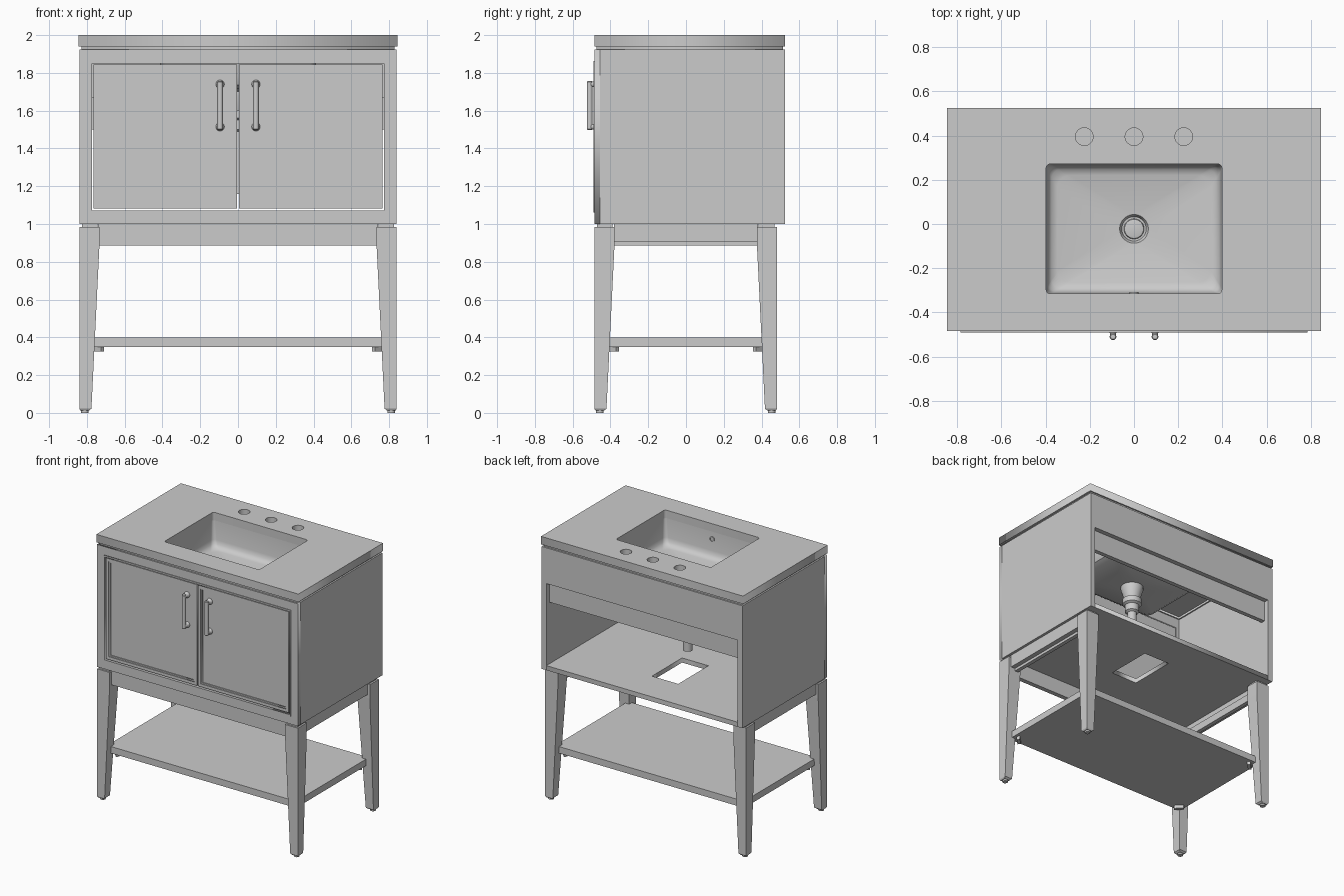
import bpy, bmesh, math
from mathutils import Matrix, Vector

if "Cube" in bpy.data.objects:
    bpy.data.objects.remove(bpy.data.objects["Cube"])


def add(name, bm, smooth=False):
    bmesh.ops.recalc_face_normals(bm, faces=bm.faces[:])
    me = bpy.data.meshes.new(name)
    bm.to_mesh(me)
    bm.free()
    ob = bpy.data.objects.new(name, me)
    bpy.context.collection.objects.link(ob)
    if smooth:
        bpy.ops.object.select_all(action='DESELECT')
        ob.select_set(True)
        bpy.context.view_layer.objects.active = ob
        bpy.ops.object.shade_smooth_by_angle(angle=math.radians(35))
    return ob


def box(name, x0, x1, y0, y1, z0, z1, turn=0.0):
    bm = bmesh.new()
    bmesh.ops.create_cube(bm, size=1)
    for v in bm.verts:
        v.co = Vector((v.co.x * (x1 - x0), v.co.y * (y1 - y0), v.co.z * (z1 - z0)))
    bm.transform(Matrix.Translation(((x0 + x1) / 2, (y0 + y1) / 2, (z0 + z1) / 2))
                 @ Matrix.Rotation(turn, 4, 'Z'))
    return add(name, bm)


def rounded(cx, cy, hx, hy, r, k=8):
    """Rounded rectangle outline; a circle when hx = hy = r."""
    pts = []
    for q, (sx, sy) in enumerate([(1, 1), (-1, 1), (-1, -1), (1, -1)]):
        for i in range(k):
            a = (q + (i + 0.5) / k) * math.pi / 2
            pts.append((cx + sx * (hx - r) + r * math.cos(a), cy + sy * (hy - r) + r * math.sin(a)))
    return pts


def rect(x0, x1, y0, y1):
    return [(x0, y0), (x1, y0), (x1, y1), (x0, y1)]


def plate(name, loops, d0, d1, upright=False):
    """Flat plate with holes; upright plates lie in the xz plane with depth along y."""
    cu = bpy.data.curves.new(name, 'CURVE')
    cu.dimensions = '2D'
    cu.fill_mode = 'BOTH'
    cu.extrude = (d1 - d0) / 2
    for pts in loops:
        sp = cu.splines.new('POLY')
        sp.points.add(len(pts) - 1)
        for p, c in zip(sp.points, pts):
            p.co = (c[0], c[1], 0, 1)
        sp.use_cyclic_u = True
    tmp = bpy.data.objects.new(name + "_outline", cu)
    bpy.context.collection.objects.link(tmp)
    me = bpy.data.meshes.new_from_object(tmp.evaluated_get(bpy.context.evaluated_depsgraph_get()))
    bpy.data.objects.remove(tmp)
    bm = bmesh.new()
    bm.from_mesh(me)
    bmesh.ops.remove_doubles(bm, verts=bm.verts[:], dist=1e-5)
    m = (d0 + d1) / 2
    for v in bm.verts:
        x, y, z = v.co
        v.co = (x, m - z, y) if upright else (x, y, m + z)
    return add(name, bm)


def loft(name, rings, cap_start=False, cap_end=True, mat=None):
    """Skin a list of (outline, z) rings."""
    bm = bmesh.new()
    rows = [[bm.verts.new((x, y, z)) for x, y in pts] for pts, z in rings]
    n = len(rows[0])
    for a, b in zip(rows, rows[1:]):
        for i in range(n):
            bm.faces.new((a[i], a[(i + 1) % n], b[(i + 1) % n], b[i]))
    if cap_start:
        bm.faces.new(rows[0])
    if cap_end:
        bm.faces.new(rows[-1])
    if mat:
        bm.transform(mat)
    return add(name, bm, True)


def lathe(name, prof, loc, rot=None, k=6):
    m = Matrix.Translation(loc) @ (rot or Matrix())
    return loft(name, [(rounded(0, 0, r, r, r, k), z) for r, z in prof], True, True, m)


F, B = -0.485, 0.525          # cabinet front and back
SY = -0.022                   # sink centre

# Countertop with sink opening and three tap holes
plate("countertop", [rect(-0.845, 0.845, F, B), rounded(0, SY, 0.397, 0.293, 0.018)]
      + [rounded(x, 0.395, 0.04, 0.04, 0.04) for x in (-0.225, 0, 0.225)], 1.94, 2.0)
plate("top_spacer", [rect(-0.828, 0.828, F + 0.012, B - 0.012),
                     rect(-0.79, 0.79, F + 0.04, B - 0.04)], 1.925, 1.94)

# Sink bowl: inner skin down to the drain, then the outer skin back up
def bowl(dx, r, z):
    return rounded(0, SY, 0.397 + dx, 0.293 + dx, r), z

def hole(r, z):
    return rounded(0, SY, r, r, r), z

sink = [bowl(0.04, 0.04, 1.925), bowl(0.04, 0.04, 1.94), bowl(0.003, 0.02, 1.94),
        bowl(-0.004, 0.03, 1.80), bowl(-0.010, 0.035, 1.77), bowl(-0.024, 0.045, 1.75),
        bowl(-0.05, 0.06, 1.742), hole(0.065, 1.728), hole(0.055, 1.712), hole(0.055, 1.70),
        hole(0.075, 1.70), bowl(-0.04, 0.06, 1.715), bowl(-0.005, 0.05, 1.735),
        bowl(0.015, 0.04, 1.78), bowl(0.02, 0.04, 1.925), bowl(0.04, 0.04, 1.925)]
loft("sink_bowl", sink, False, False)
lathe("drain_stopper", [(0.056, 1.705), (0.056, 1.712), (0.046, 1.712), (0.043, 1.722), (0.03, 1.725)],
      (0, SY, 0), k=8)
lathe("drain_pipe", [(0.055, 1.704), (0.08, 1.702), (0.08, 1.68), (0.055, 1.60), (0.068, 1.60),
                     (0.068, 1.56), (0.05, 1.55), (0.05, 1.50), (0.033, 1.49), (0.033, 1.16)],
      (0, SY, 0))
lathe("overflow_ring", [(0.02, 0), (0.02, 0.008), (0.014, 0.008), (0.014, 0.003)],
      (0, SY - 0.293, 1.885), Matrix.Rotation(-math.pi / 2, 4, 'X'))

# Cabinet carcass, open at the back
for s, side in ((-1, "left"), (1, "right")):
    x0, x1 = sorted((s * 0.80, s * 0.84))
    box("cabinet_side_" + side, x0, x1, F + 0.03, B, 1.0, 1.925)
plate("cabinet_floor", [rect(-0.80, 0.80, F + 0.03, B), rect(-0.11, 0.11, -0.11, 0.25)], 1.0, 1.035)
box("back_rail", -0.80, 0.80, 0.49, B, 1.655, 1.925)
box("wall_cleat", -0.80, 0.80, 0.455, 0.488, 1.50, 1.67)
plate("face_frame", [rect(-0.84, 0.84, 1.0, 1.925), rect(-0.772, 0.772, 1.072, 1.85)], F, F + 0.03, True)
plate("face_frame_bead", [rect(-0.784, 0.784, 1.060, 1.862), rect(-0.772, 0.772, 1.072, 1.85)],
      F - 0.005, F, True)

# Doors with framed panels and bar handles
for s, side in ((-1, "left"), (1, "right")):
    a, b = sorted((s * 0.004, s * 0.764))
    plate(side + "_door_frame", [rect(a, b, 1.081, 1.844), rect(a + 0.022, b - 0.022, 1.103, 1.822)],
          F, F + 0.03, True)
    plate(side + "_door_molding", [rect(a + 0.022, b - 0.022, 1.103, 1.822),
                                   rect(a + 0.032, b - 0.032, 1.113, 1.812)], F + 0.006, F + 0.03, True)
    box(side + "_door_panel", a + 0.03, b - 0.03, F + 0.013, F + 0.03, 1.11, 1.815)
    x = s * 0.095
    lathe(side + "_handle_bar", [(0.011, 1.498), (0.015, 1.503), (0.015, 1.752), (0.011, 1.757)],
          (x, -0.51, 0))
    for z in (1.515, 1.74):
        lathe(side + "_handle_post", [(0.023, 0), (0.021, 0.012), (0.015, 0.02), (0.013, 0.04)],
              (x, F + 0.014, z), Matrix.Rotation(math.pi / 2, 4, 'X'))

# Tapered legs: outer faces upright, inner faces slanting in
def leg(name, sx, sy):
    yo = 0.485 if sy < 0 else 0.482
    bm = bmesh.new()
    rows = []
    for w, z in ((0.05, 0.012), (0.064, 0.022), (0.106, 0.88), (0.106, 0.985)):
        o = 0.006 if z == 0.012 else 0
        xs, ys = (0.84 - o, 0.84 - w), (yo - o, yo - w)
        rows.append([bm.verts.new((sx * xs[i], sy * ys[j], z)) for i, j in ((0, 0), (1, 0), (1, 1), (0, 1))])
    for p, q in zip(rows, rows[1:]):
        for i in range(4):
            bm.faces.new((p[i], p[(i + 1) % 4], q[(i + 1) % 4], q[i]))
    bm.faces.new(rows[0])
    bm.faces.new(rows[-1])
    add(name + "_leg", bm)
    cx, cy = sx * 0.811, sy * (yo - 0.029)
    lathe(name + "_foot_pad", [(0.02, 0), (0.02, 0.014)], (cx, cy, 0), k=4)
    cx, cy = sx * 0.785, sy * (yo - 0.055)
    box(name + "_leg_spacer", cx - 0.042, cx + 0.042, cy - 0.042, cy + 0.042, 0.98, 1.0)
    # shelf corner bracket
    cx, cy = sx * 0.742, sy * 0.388
    box(name + "_shelf_bracket", cx - 0.035, cx + 0.035, cy - 0.012, cy + 0.012, 0.325, 0.35,
        -sx * sy * math.pi / 4)


for sx, side in ((-1, "left"), (1, "right")):
    for sy, end in ((-1, "front"), (1, "back")):
        leg(end + "_" + side, sx, sy)
    # Side apron with a stepped lower edge
    x0, x1 = sorted((sx * 0.785, sx * 0.82))
    box("side_apron_" + side, x0, x1, -0.38, 0.38, 0.905, 1.0)
    x0, x1 = sorted((sx * 0.755, sx * 0.785))
    box("side_apron_cleat_" + side, x0, x1, -0.38, 0.38, 0.885, 0.94)

# Front apron and lower shelf
box("front_apron", -0.74, 0.74, -0.465, -0.43, 0.885, 1.0)
box("lower_shelf", -0.79, 0.79, -0.435, 0.435, 0.35, 0.40)
